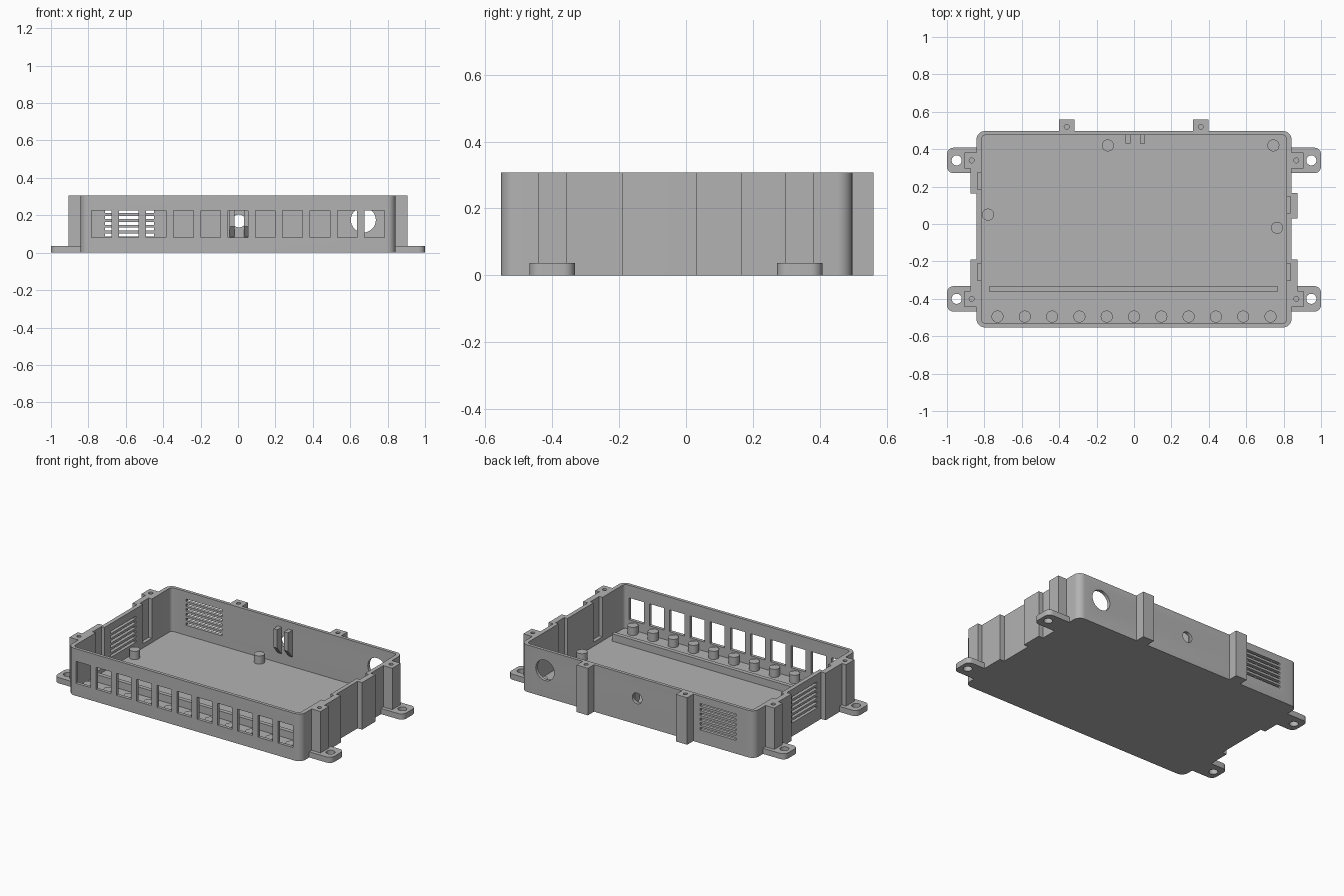
import bpy, bmesh, math
from mathutils import Matrix, Vector

if "Cube" in bpy.data.objects:
    bpy.data.objects.remove(bpy.data.objects["Cube"], do_unlink=True)

grey = bpy.data.materials.new("plain_grey")
grey.use_nodes = True
colour = (0.45, 0.45, 0.45, 1)
grey.diffuse_color = colour
grey.node_tree.nodes["Principled BSDF"].inputs["Base Color"].default_value = colour

HEIGHT, FLOOR = 0.307, 0.022
X_OUT, X_IN = 0.842, 0.815


def prism(bm, outline, z0, z1):
    verts = [bm.verts.new((x, y, z0)) for x, y in outline]
    face = bm.faces.new(verts)
    top = bmesh.ops.extrude_face_region(bm, geom=[face])["geom"]
    bmesh.ops.translate(bm, vec=(0, 0, z1 - z0),
                        verts=[v for v in top if isinstance(v, bmesh.types.BMVert)])


def rect(x0, x1, y0, y1, r=0, square_inner=False, side=1, steps=6):
    """Rectangle outline, optionally with rounded corners; side=-1 mirrors it."""
    pts = []
    for cx, cy, a in ((x1, y1, 0), (x0, y1, 90), (x0, y0, 180), (x1, y0, 270)):
        if r == 0 or (square_inner and cx == x0):
            pts.append((side * cx, cy))
            continue
        ox = cx - math.copysign(r, cx - (x0 + x1) / 2)
        oy = cy - math.copysign(r, cy - (y0 + y1) / 2)
        for i in range(steps + 1):
            t = math.radians(a + 90 * i / steps)
            pts.append((side * (ox + r * math.cos(t)), oy + r * math.sin(t)))
    return pts


def box(bm, x0, x1, y0, y1, z0, z1, side=1):
    prism(bm, rect(x0, x1, y0, y1, side=side), z0, z1)


def cylinder(bm, centre, r, depth, along_y=False):
    m = Matrix.Translation(Vector(centre))
    if along_y:
        m = m @ Matrix.Rotation(math.pi / 2, 4, "X")
    bmesh.ops.create_cone(bm, cap_ends=True, segments=32, radius1=r, radius2=r,
                          depth=depth, matrix=m)


def finish(name, bm):
    bmesh.ops.recalc_face_normals(bm, faces=bm.faces)
    mesh = bpy.data.meshes.new(name)
    bm.to_mesh(mesh)
    bm.free()
    mesh.materials.append(grey)
    ob = bpy.data.objects.new(name, mesh)
    bpy.context.collection.objects.link(ob)
    return ob


def cut(ob, bm):
    cutter = finish("cutter", bm)
    cutter.hide_render = True
    mod = ob.modifiers.new("cut", "BOOLEAN")
    mod.operation, mod.solver, mod.object = "DIFFERENCE", "EXACT", cutter
    bpy.context.view_layer.objects.active = ob
    bpy.ops.object.modifier_apply(modifier=mod.name)
    bpy.data.objects.remove(cutter, do_unlink=True)


def smooth(ob):
    bpy.ops.object.select_all(action="DESELECT")
    ob.select_set(True)
    bpy.context.view_layer.objects.active = ob
    bpy.ops.object.shade_smooth_by_angle(angle=math.radians(30))


# Open tray with rounded corners
bm = bmesh.new()
prism(bm, rect(-X_OUT, X_OUT, -0.553, 0.497, 0.045), 0, HEIGHT)
tray = finish("tray", bm)
bm = bmesh.new()
prism(bm, rect(-X_IN, X_IN, -0.532, 0.476, 0.022), FLOOR, HEIGHT + 0.1)
cut(tray, bm)

# Openings: front windows, back holes, vents and latch recesses
slots = [i * 0.031 + 0.095 for i in range(6)]
bm = bmesh.new()
for i in range(11):
    x = -0.73 + 0.146 * i
    box(bm, x - 0.053, x + 0.053, -0.6, -0.5, 0.082, 0.225)
cylinder(bm, (0.67, 0.49, 0.175), 0.067, 0.1, True)
cylinder(bm, (0.005, 0.49, 0.17), 0.035, 0.1, True)
for z in slots:
    box(bm, -0.71, -0.45, 0.45, 0.55, z - 0.008, z + 0.008)
    box(bm, 0.8, 0.9, -0.15, 0.11, z - 0.008, z + 0.008, side=-1)
for side, y in ((-1, 0.23), (-1, -0.257), (1, 0.103), (1, -0.257)):
    box(bm, 0.8, 0.838, y - 0.045, y + 0.045, 0.05, HEIGHT + 0.1, side)
cut(tray, bm)
smooth(tray)

# Mounting ears and full-height screw posts on both sides
for side, word in ((1, "left"), (-1, "right")):
    for y, end in ((0.34, "back"), (-0.4, "front")):
        bm = bmesh.new()
        prism(bm, rect(0.83, 1.0, y - 0.068, y + 0.068, 0.035, True, side), 0, 0.037)
        ear = finish(f"{end}_{word}_ear", bm)
        bm = bmesh.new()
        cylinder(bm, (side * 0.948, y, 0), 0.027, 0.2)
        cut(ear, bm)
        smooth(ear)

        bm = bmesh.new()
        box(bm, 0.83, 0.906, y - 0.043, y + 0.043, 0, HEIGHT, side)
        post = finish(f"{end}_{word}_screw_post", bm)
        bm = bmesh.new()
        cylinder(bm, (side * 0.868, y, HEIGHT), 0.013, 0.3)
        cut(post, bm)
        smooth(post)

# Latch housings outside the side walls
for side, y0, y1 in ((-1, 0.163, 0.3), (-1, -0.36, -0.19), (1, 0.03, 0.167), (1, -0.36, -0.19)):
    bm = bmesh.new()
    box(bm, 0.84, 0.875, y0, y1, 0, HEIGHT, side)
    finish("latch_housing", bm)

# Screw posts on the back wall
for x in (-0.36, 0.357):
    bm = bmesh.new()
    box(bm, x - 0.041, x + 0.041, 0.485, 0.56, 0, HEIGHT)
    post = finish("back_screw_post", bm)
    bm = bmesh.new()
    cylinder(bm, (x, 0.52, HEIGHT), 0.013, 0.3)
    cut(post, bm)
    smooth(post)

# Support pegs and rib on the floor
pegs = [(-0.73 + 0.146 * i, -0.495) for i in range(11)]
pegs += [(-0.14, 0.42), (0.745, 0.42), (-0.78, 0.05), (0.765, -0.02)]
for x, y in pegs:
    bm = bmesh.new()
    cylinder(bm, (x, y, 0.045), 0.032, 0.06)
    smooth(finish("support_peg", bm))
bm = bmesh.new()
box(bm, -0.775, 0.77, -0.362, -0.335, FLOOR - 0.005, 0.07)
finish("floor_rib", bm)

# Pair of prongs with sloped undersides, beside the small back hole
for x in (-0.032, 0.045):
    bm = bmesh.new()
    profile = [(0.48, 0.08), (0.43, 0.14), (0.43, 0.26), (0.48, 0.26)]
    face = bm.faces.new([bm.verts.new((x - 0.014, y, z)) for y, z in profile])
    ext = bmesh.ops.extrude_face_region(bm, geom=[face])["geom"]
    bmesh.ops.translate(bm, vec=(0.028, 0, 0),
                        verts=[v for v in ext if isinstance(v, bmesh.types.BMVert)])
    finish("holder_prong", bm)
